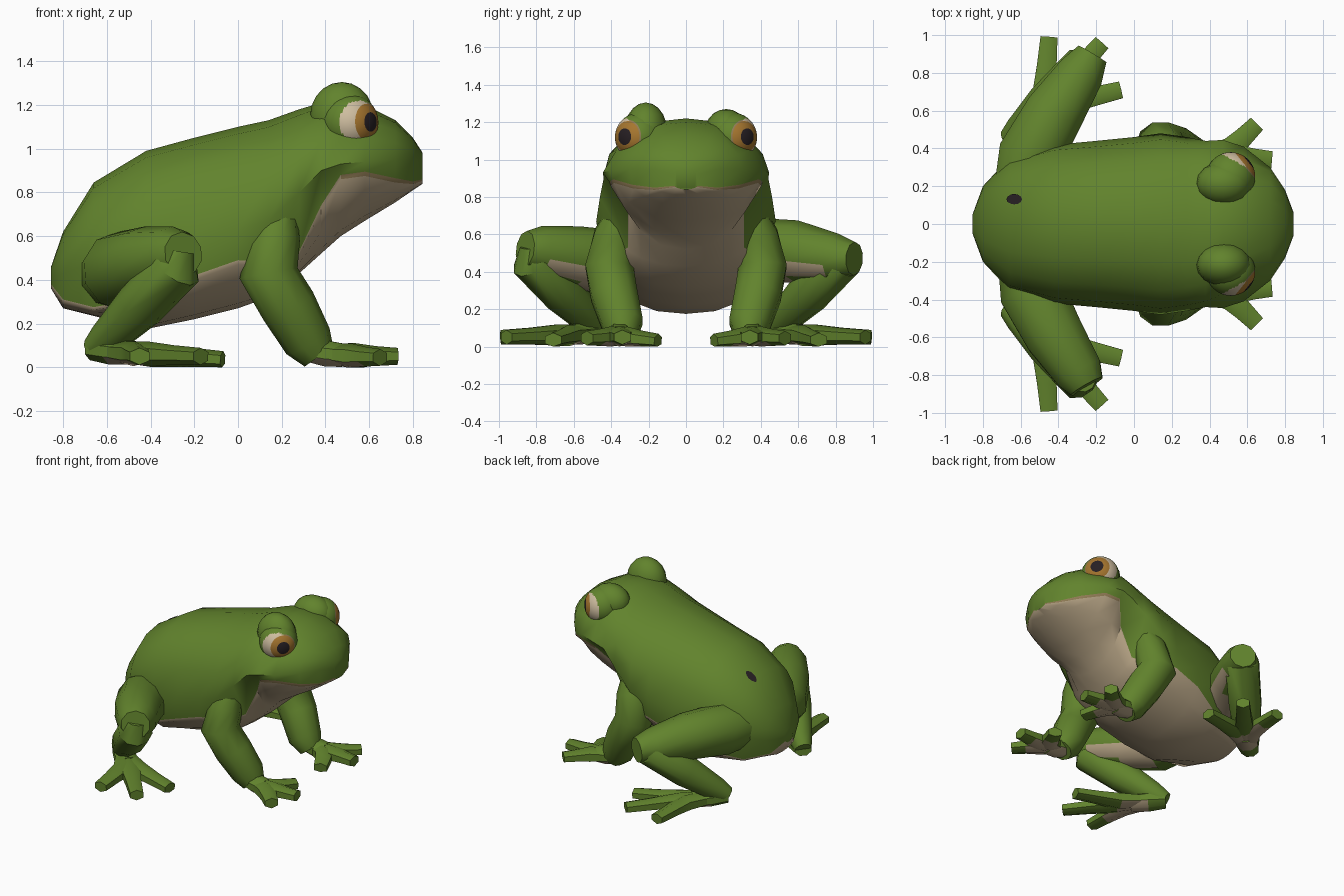
import bpy, bmesh, math
from mathutils import Vector
from mathutils.bvhtree import BVHTree

if "Cube" in bpy.data.objects:
    bpy.data.objects.remove(bpy.data.objects["Cube"])


def material(name, rgb):
    m = bpy.data.materials.new(name)
    m.diffuse_color = (*rgb, 1)
    m.use_nodes = True
    m.node_tree.nodes["Principled BSDF"].inputs["Base Color"].default_value = m.diffuse_color
    return m


green = material("skin green", (0.121, 0.228, 0.026))
beige = material("belly beige", (0.47, 0.37, 0.235))
rim = material("lip brown", (0.28, 0.20, 0.09))
pale = material("eye pale", (0.62, 0.51, 0.35))
amber = material("iris amber", (0.38, 0.18, 0.028))
black = material("pupil black", (0.020, 0.014, 0.017))


def finish(name, bm, mats, mirror=True, angle=50):
    bmesh.ops.recalc_face_normals(bm, faces=bm.faces)
    mesh = bpy.data.meshes.new(name)
    bm.to_mesh(mesh)
    bm.free()
    for m in mats:
        mesh.materials.append(m)
    ob = bpy.data.objects.new(name, mesh)
    bpy.context.collection.objects.link(ob)
    bpy.ops.object.select_all(action='DESELECT')
    ob.select_set(True)
    bpy.context.view_layer.objects.active = ob
    bpy.ops.object.shade_smooth_by_angle(angle=math.radians(angle))
    if mirror:
        mod = ob.modifiers.new("mirror", 'MIRROR')
        mod.use_axis = (False, True, False)
        mod.use_mirror_merge = False
    return ob


def loft(bm, rings):
    """Skin a list of point rings, cap the ends, return faces row by row."""
    vs = [[bm.verts.new(p) for p in r] for r in rings]
    n = len(vs[0])
    rows = [[bm.faces.new((a[i], a[(i + 1) % n], b[(i + 1) % n], b[i]))
             for i in range(n)] for a, b in zip(vs, vs[1:])]
    bm.faces.new(vs[0])
    bm.faces.new(vs[-1])
    return rows


def tube(bm, path, sides=10, flat=1.0, side=None):
    """Tapered limb through (x, y, z, radius) points, kept above the ground."""
    pts = [Vector(p[:3]) for p in path]
    if side is None:
        side = (pts[-1] - pts[0]).cross(Vector((0, 0, 1)))
    rings = []
    for i, p in enumerate(pts):
        t = (pts[min(i + 1, len(pts) - 1)] - pts[max(i - 1, 0)]).normalized()
        s = (Vector(side) - t * t.dot(Vector(side))).normalized()
        up = s.cross(t)
        ring = []
        for k in range(sides):
            a = math.tau * (k + 0.5) / sides
            q = p + path[i][3] * (s * math.cos(a) + up * flat * math.sin(a))
            q.z = max(q.z, 0)
            ring.append(q)
        rings.append(ring)
    loft(bm, rings)


# Body and head: x, top z, half width, widest z, belly edge half width, edge z, bottom z
stations = [
    (-.855, .46, .05, .41, .04, .38, .36),
    (-.80, .62, .20, .43, .14, .31, .27),
    (-.66, .845, .35, .48, .26, .275, .235),
    (-.42, .99, .42, .55, .37, .32, .175),
    (-.20, 1.05, .44, .58, .44, .42, .22),
    (.0, 1.10, .46, .63, .45, .49, .27),
    (.14, 1.13, .48, .67, .40, .48, .32),
    (.28, 1.18, .46, .80, .31, .53, .43),
    (.38, 1.21, .44, .90, .31, .74, .52),
    (.47, 1.22, .445, .93, .41, .88, .60),
    (.58, 1.20, .41, .94, .39, .895, .67),
    (.72, 1.13, .30, .95, .285, .865, .755),
    (.80, 1.05, .18, .95, .17, .85, .81),
    (.845, .98, .06, .92, .06, .86, .84),
]
rings = []
for x, top, w, zs, wb, zb, bot in stations:
    # eye sockets narrow the head above its widest line
    power = (.9, 1.6, 2.3) if .4 < x < .7 else (.9, .9, .9)
    half = [(0, top)]
    for k in range(1, 4):
        a = math.pi / 8 * k
        half.append((w * math.sin(a) ** power[k - 1], zs + (top - zs) * math.cos(a) ** .9))
    lip = min(.02, (zb - bot) * .3)
    half += [(w, zs), (wb, zb), (wb * .985, zb - lip), (wb * .78, zb + (bot - zb) * .55),
             (wb * .42, zb + (bot - zb) * .9), (0, bot)]
    full = half + [(-y, z) for y, z in half[-2:0:-1]]
    rings.append([(x, y, z) for y, z in full])
bm = bmesh.new()
for j, row in enumerate(loft(bm, rings)):
    for i, f in enumerate(row):
        f.material_index = 1 if 5 <= i <= 12 else 0
        if i in (5, 12) and stations[j][0] > .4:
            f.material_index = 2
bmesh.ops.recalc_face_normals(bm, faces=bm.faces)
surface = BVHTree.FromBMesh(bm)
finish("body", bm, [green, beige, rim], mirror=False)

# Dark spot draped on the back
bm = bmesh.new()
spot = []
for k in range(12):
    a = math.tau * k / 12
    hit = surface.ray_cast(Vector((-.63 + .04 * math.cos(a), .13 + .027 * math.sin(a), 2)), Vector((0, 0, -1)))
    spot.append(bm.verts.new(hit[0] + hit[1] * .006))
bm.faces.new(spot)
finish("back_spot", bm, [black], mirror=False)

# Brow bumps, the right one slightly taller
for name, sign, tall in (("left_brow", 1, .12), ("right_brow", -1, .155)):
    bm = bmesh.new()
    bmesh.ops.create_uvsphere(bm, u_segments=16, v_segments=10, radius=1)
    for v in bm.verts:
        v.co = Vector((.475 + .145 * v.co.x, sign * (.215 + .115 * v.co.y), 1.15 + tall * v.co.z))
    finish(name, bm, [green], mirror=False)

# Eyeballs: pole along the gaze; pupil, iris, white and lid coloured by angle
gaze = Vector((.77, .635, .02)).normalized()
outward = Vector((.47, .88, 0)).normalized()
turn = Vector((0, 0, 1)).rotation_difference(gaze)
bm = bmesh.new()
bmesh.ops.create_uvsphere(bm, u_segments=48, v_segments=45, radius=.13)
for v in bm.verts:
    v.co = turn @ v.co
for f in bm.faces:
    c = f.calc_center_median()
    a = math.degrees(c.angle(gaze))
    f.material_index = (3 if a < 20 else 2 if a < 40 else
                        1 if math.degrees(c.angle(outward)) < 50 else 4 if a < 44 else 0)
for v in bm.verts:
    v.co += Vector((.512, .25, 1.12))
finish("eye", bm, [green, pale, amber, black, rim])

# Thighs, the left one sloping down, beige underneath
thighs = {
    "left_thigh": (1, [(-.60, .16, .49, .15), (-.55, .36, .51, .18), (-.42, .59, .51, .165),
                       (-.28, .80, .475, .13), (-.22, .90, .47, .09)]),
    "right_thigh": (-1, [(-.58, .16, .42, .15), (-.54, .36, .44, .18), (-.42, .59, .48, .165),
                         (-.29, .79, .51, .135), (-.25, .86, .52, .10)]),
}
for name, (sign, path) in thighs.items():
    bm = bmesh.new()
    tube(bm, [(x, y * sign, z, r) for x, y, z, r in path])
    bmesh.ops.recalc_face_normals(bm, faces=bm.faces)
    for f in bm.faces:
        y = abs(f.calc_center_median().y)
        f.material_index = 1 if f.normal.z < -.3 and f.normal.x > 0 and .4 < y < .65 else 0
    finish(name, bm, [green, beige], mirror=False)
bm = bmesh.new()
tube(bm, [(-.27, .82, .53, .07), (-.28, .82, .46, .12), (-.45, .65, .28, .115),
          (-.60, .50, .13, .085), (-.66, .45, .08, .06)])
finish("shin", bm, [green])

# Front legs
bm = bmesh.new()
tube(bm, [(.20, .34, .74, .07), (.17, .38, .60, .115), (.14, .41, .43, .135),
          (.23, .385, .28, .13), (.32, .34, .12, .115), (.37, .34, .05, .08)], side=(0, 1, 0))
finish("front_leg", bm, [green])


# Feet: palm plus spread toes broad at the root, beige under the palm
def foot(name, ankle, palm, tips, width):
    bm = bmesh.new()
    a, p = Vector(ankle), Vector(palm)
    tube(bm, [(*a, width * .8), (*a.lerp(p, .5), width), (*p, width * .9)], 8, .8)
    for tip in tips:
        t = Vector(tip)
        tube(bm, [(*a.lerp(p, .35), width * .7), (*p.lerp(t, .2), width * .95),
                  (*p.lerp(t, .6), width * .75), (*t, width * .65)], 6, .75)
    bmesh.ops.recalc_face_normals(bm, faces=bm.faces)
    for f in bm.faces:
        near = (f.calc_center_median() - p).length < .17
        f.material_index = 1 if f.normal.z < -.6 and near else 0
    finish(name, bm, [green, beige])


foot("hind_foot", (-.66, .45, .08), (-.48, .61, .065),
     [(-.45, .99, .05), (-.17, .96, .05), (-.07, .71, .035)], .08)
foot("front_foot", (.33, .35, .07), (.48, .36, .055),
     [(.65, .53, .045), (.73, .34, .05), (.58, .15, .03)], .08)
